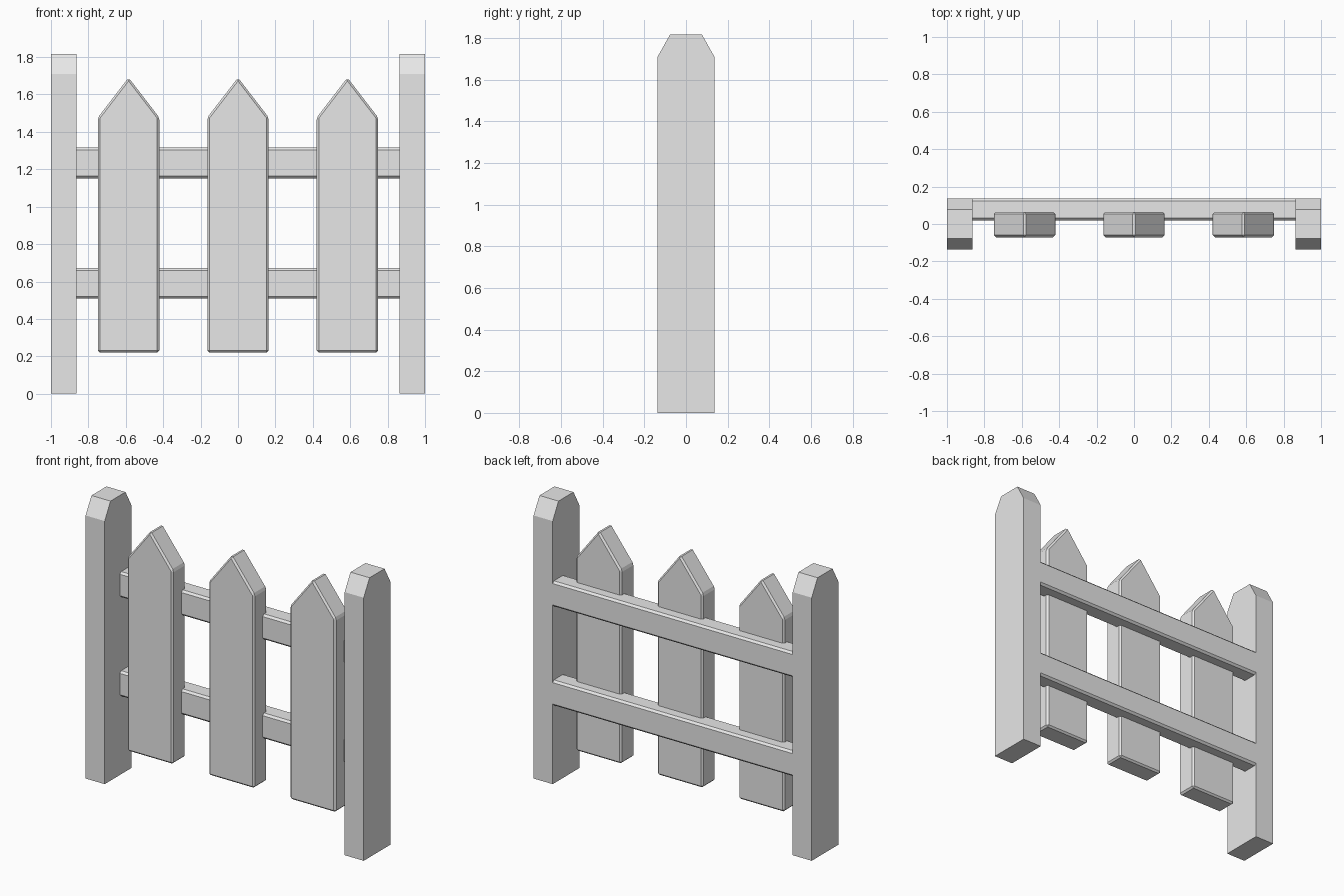
import bpy
import bmesh

cube = bpy.data.objects.get("Cube")
if cube:
    bpy.data.objects.remove(cube, do_unlink=True)

grey = bpy.data.materials.new("light_grey")
grey.use_nodes = True
grey.diffuse_color = (0.8, 0.8, 0.8, 1)
grey.node_tree.nodes["Principled BSDF"].inputs["Base Color"].default_value = (0.8, 0.8, 0.8, 1)


def extrude_profile(name, points, offset, bevel=0):
    """Flat-shaded prism from a closed 3D outline, with optional chamfered edges."""
    bm = bmesh.new()
    face = bm.faces.new([bm.verts.new(p) for p in points])
    result = bmesh.ops.extrude_face_region(bm, geom=[face])
    verts = [g for g in result["geom"] if isinstance(g, bmesh.types.BMVert)]
    bmesh.ops.translate(bm, vec=offset, verts=verts)
    bmesh.ops.recalc_face_normals(bm, faces=bm.faces)
    mesh = bpy.data.meshes.new(name)
    bm.to_mesh(mesh)
    bm.free()
    mesh.materials.append(grey)
    obj = bpy.data.objects.new(name, mesh)
    bpy.context.collection.objects.link(obj)
    if bevel:
        mod = obj.modifiers.new("Chamfer", "BEVEL")
        mod.width = bevel
        mod.segments = 1
        mod.limit_method = "ANGLE"
    return obj


# End posts, chamfered front and back at the top
post = [(-0.137, 0), (0.137, 0), (0.137, 1.71), (0.077, 1.817), (-0.077, 1.817), (-0.137, 1.71)]
for side, x in (("right", -1.0), ("left", 0.863)):
    extrude_profile(side + "_post", [(x, y, z) for y, z in post], (0.137, 0, 0))

# Pointed pickets
picket = [(-0.164, 0.22), (0.164, 0.22), (0.164, 1.477), (0, 1.69), (-0.164, 1.477)]
for side, cx in (("right", -0.585), ("middle", 0), ("left", 0.585)):
    extrude_profile(side + "_picket", [(cx + x, -0.071, z) for x, z in picket],
                    (0, 0.136, 0), 0.011)

# Horizontal rails behind the pickets
for level, z0 in (("lower", 0.508), ("upper", 1.152)):
    rail = [(0.02, z0), (0.137, z0), (0.137, z0 + 0.165), (0.02, z0 + 0.165)]
    extrude_profile(level + "_rail", [(-0.88, y, z) for y, z in rail], (1.76, 0, 0), 0.013)
